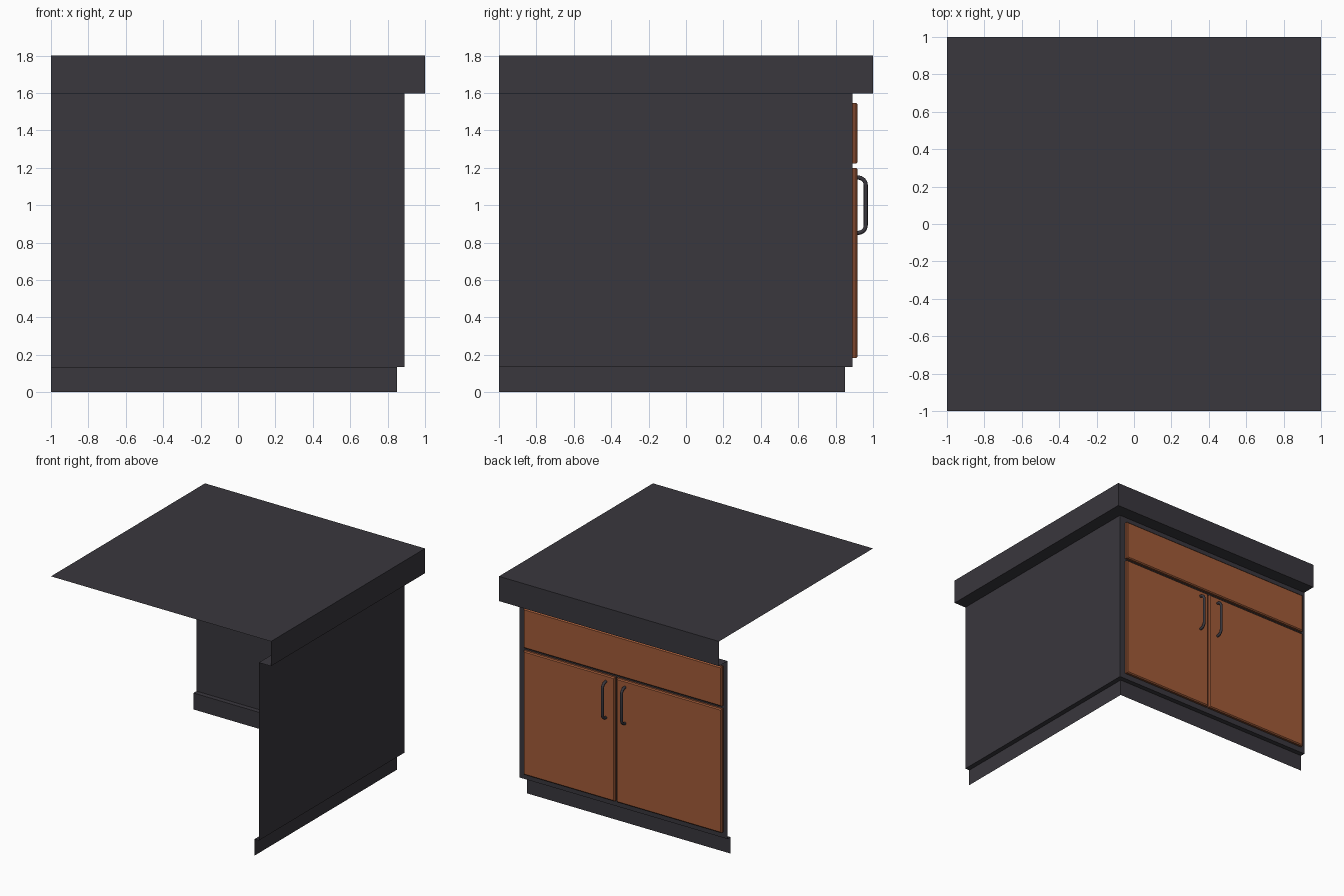
import bpy, bmesh, math

if "Cube" in bpy.data.objects:
    bpy.data.objects.remove(bpy.data.objects["Cube"])

def material(name, rgb):
    m = bpy.data.materials.new(name)
    m.diffuse_color = (*rgb, 1)
    m.use_nodes = True
    m.node_tree.nodes["Principled BSDF"].inputs["Base Color"].default_value = m.diffuse_color
    return m

charcoal = material("charcoal", (0.041, 0.038, 0.047))
wood = material("orange_wood", (0.36, 0.105, 0.040))
wood_edge = material("dark_wood_edge", (0.20, 0.060, 0.025))

def finish(name, bm, mats):
    me = bpy.data.meshes.new(name)
    bm.to_mesh(me)
    bm.free()
    for m in mats:
        me.materials.append(m)
    ob = bpy.data.objects.new(name, me)
    bpy.context.collection.objects.link(ob)
    return ob

def corner_shell(name, profile, lid=False):
    """Sweep an (offset, z) profile along the two outer sides of the corner."""
    bm = bmesh.new()
    rows = [[bm.verts.new((x, y, z)) for x, y in ((d, -1), (d, d), (-1, d))]
            for d, z in profile]
    for a, b in zip(rows, rows[1:]):
        for i in range(2):
            bm.faces.new((a[i], a[i + 1], b[i + 1], b[i]))
    if lid:
        top = rows[-1]
        bm.faces.new((*top, bm.verts.new((-1, -1, profile[-1][1]))))
    return finish(name, bm, [charcoal])

# Open-backed carcass: recessed plinth, walls, overhanging worktop
corner_shell("toe_kick", [(0.85, 0), (0.85, 0.135)])
corner_shell("cabinet_walls", [(0.85, 0.135), (0.89, 0.135), (0.89, 1.597)])
corner_shell("countertop", [(0.89, 1.597), (1, 1.597), (1, 1.8)], lid=True)

def panel(name, x0, x1, z0, z1, y0=0.89, y1=0.917):
    """Door or drawer front with a small chamfer; no face against the wall."""
    bm = bmesh.new()
    c = 0.008
    rings = [[bm.verts.new((x, y, z)) for x, z in
              ((x1 - k, z0 + k), (x0 + k, z0 + k), (x0 + k, z1 - k), (x1 - k, z1 - k))]
             for y, k in ((y0, 0), (y1 - c, 0), (y1, c))]
    for a, b in zip(rings, rings[1:]):
        for i in range(4):
            j = (i + 1) % 4
            bm.faces.new((a[i], a[j], b[j], b[i]))
    bm.faces.new(rings[-1])
    bmesh.ops.recalc_face_normals(bm, faces=bm.faces)
    front = max(bm.faces, key=lambda f: f.calc_center_median().y)
    if front.normal.y < 0:
        bmesh.ops.reverse_faces(bm, faces=bm.faces)
    for f in bm.faces:
        f.material_index = 0 if abs(f.normal.y) > 0.5 else 1
    finish(name, bm, [wood, wood_edge])

# Drawer front and the two doors
panel("drawer_front", -0.963, 0.837, 1.222, 1.547)
panel("door_left", 0.008, 0.837, 0.182, 1.2)
panel("door_right", -0.963, -0.008, 0.182, 1.2)

# Bow handles: round tube along a bracket-shaped path
def handle(name, x, z0=0.852, z1=1.148, y0=0.91, y1=0.961, r=0.04, rad=0.011):
    path = [(y0, z0)]
    for k in range(5):
        t = math.pi / 2 * k / 4
        path.append((y1 - r + r * math.sin(t), z0 + r - r * math.cos(t)))
    path += [(y, z0 + z1 - z) for y, z in reversed(path)]
    bm = bmesh.new()
    rings = []
    for i, (y, z) in enumerate(path):
        a, b = path[max(i - 1, 0)], path[min(i + 1, len(path) - 1)]
        ty, tz = b[0] - a[0], b[1] - a[1]
        n = math.hypot(ty, tz)
        ny, nz = tz / n, -ty / n
        rings.append([bm.verts.new((x + rad * math.cos(q), y + ny * rad * math.sin(q),
                                    z + nz * rad * math.sin(q)))
                      for q in (math.tau * s / 12 for s in range(12))])
    for a, b in zip(rings, rings[1:]):
        for i in range(12):
            j = (i + 1) % 12
            bm.faces.new((a[i], a[j], b[j], b[i])).smooth = True
    bmesh.ops.recalc_face_normals(bm, faces=bm.faces)
    finish(name, bm, [charcoal])

for side, x in (("left", 0.087), ("right", -0.087)):
    handle("handle_" + side, x)
